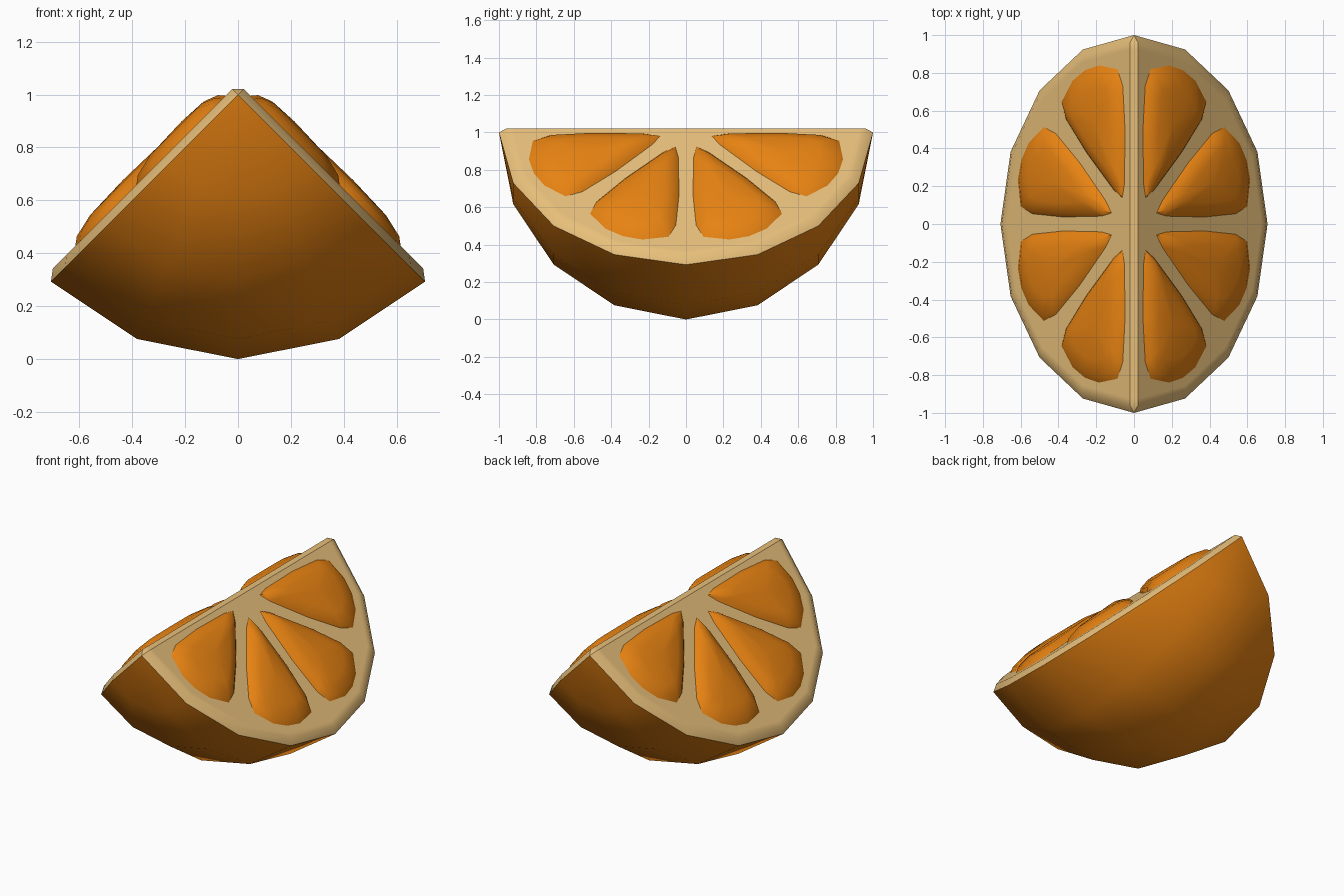
import bpy, bmesh, math
from mathutils import Vector

if "Cube" in bpy.data.objects:
    bpy.data.objects.remove(bpy.data.objects["Cube"])

R2 = math.sqrt(2)


def material(name, rgb):
    m = bpy.data.materials.new(name)
    m.diffuse_color = (*rgb, 1)
    m.use_nodes = True
    m.node_tree.nodes["Principled BSDF"].inputs["Base Color"].default_value = m.diffuse_color
    return m


orange = material("orange", (0.80, 0.225, 0.006))
pith = material("cream pith", (0.80, 0.52, 0.195))


def on_cut(side, u, v, h):
    """Point on a sloping cut: u down the slope, v along y, h outward."""
    return Vector((side * (u + h) / R2, v, 1 + (h - u) / R2))


def finish(bm, name, mats, angle):
    bmesh.ops.recalc_face_normals(bm, faces=bm.faces)
    me = bpy.data.meshes.new(name)
    bm.to_mesh(me)
    bm.free()
    ob = bpy.data.objects.new(name, me)
    bpy.context.collection.objects.link(ob)
    for m in mats:
        me.materials.append(m)
    bpy.ops.object.select_all(action='DESELECT')
    ob.select_set(True)
    bpy.context.view_layer.objects.active = ob
    bpy.ops.object.shade_smooth_by_angle(angle=math.radians(angle))
    return ob


# Rind: quarter of a 16-sided ball with its poles on the y axis
bm = bmesh.new()
step = math.pi / 8
ends = [bm.verts.new((0, -1, 1)), bm.verts.new((0, 1, 1))]
arcs = []
for j in range(5):
    a = (j - 2) * step
    mid = [bm.verts.new((math.sin(a) * math.sin(k * step), -math.cos(k * step),
                         1 - math.cos(a) * math.sin(k * step))) for k in range(1, 8)]
    arcs.append([ends[0]] + mid + [ends[1]])
for p, q in zip(arcs, arcs[1:]):
    for k in range(8):
        bm.faces.new(list(dict.fromkeys((p[k], p[k + 1], q[k + 1], q[k]))))

# Pith: bevelled rim and flat cut on both slopes, joined by a narrow ridge
ridge = []
for side, rim in ((-1, arcs[0]), (1, arcs[-1])):
    rings = [rim]
    for r in (0.96, 0.925):
        rings.append([bm.verts.new(on_cut(side, r * math.sin(k * step),
                                          -r * math.cos(k * step), 0.03)) for k in range(9)])
    faces = [bm.faces.new(rings[2])]
    for p, q in zip(rings, rings[1:]):
        for k in range(8):
            faces.append(bm.faces.new((p[k], p[k + 1], q[k + 1], q[k])))
    for f in faces:
        f.material_index = 1
    ridge.append([rings[1][0], rings[2][0], rings[2][8], rings[1][8]])
left, right = ridge
for loop in (left + right[::-1],
             (ends[0], left[0], right[0]), (ends[1], left[3], right[3])):
    bm.faces.new(loop).material_index = 1
finish(bm, "rind_and_pith", [orange, pith], 42)

# Juicy segments: bulging teardrops, four on each slope
half = [(0.20, 0.045), (0.47, 0.162), (0.70, 0.238), (0.80, 0.235), (0.875, 0.11)]
outline = [(0.135, 0)] + half + [(0.892, 0)] + [(t, -w) for t, w in half[::-1]]
domes = [(1, 0.022), (0.87, 0.052), (0.58, 0.073)]
centre = 0.58
for side, label in ((-1, "left"), (1, "right")):
    for i in range(4):
        a = math.radians(-67.5 + 45 * i)
        c, s = math.cos(a), math.sin(a)
        bm = bmesh.new()

        def place(t, w, h):
            return bm.verts.new(on_cut(side, t * c - w * s, t * s + w * c, h))

        rings = [[place(centre + (t - centre) * f, w * f, h) for t, w in outline]
                 for f, h in domes]
        top = place(centre, 0, 0.079)
        n = len(outline)
        bm.faces.new(rings[0])
        for k in range(n):
            m = (k + 1) % n
            for p, q in zip(rings, rings[1:]):
                bm.faces.new((p[k], p[m], q[m], q[k]))
            bm.faces.new((rings[-1][k], rings[-1][m], top))
        finish(bm, f"segment_{label}_{i + 1}", [orange], 60)
